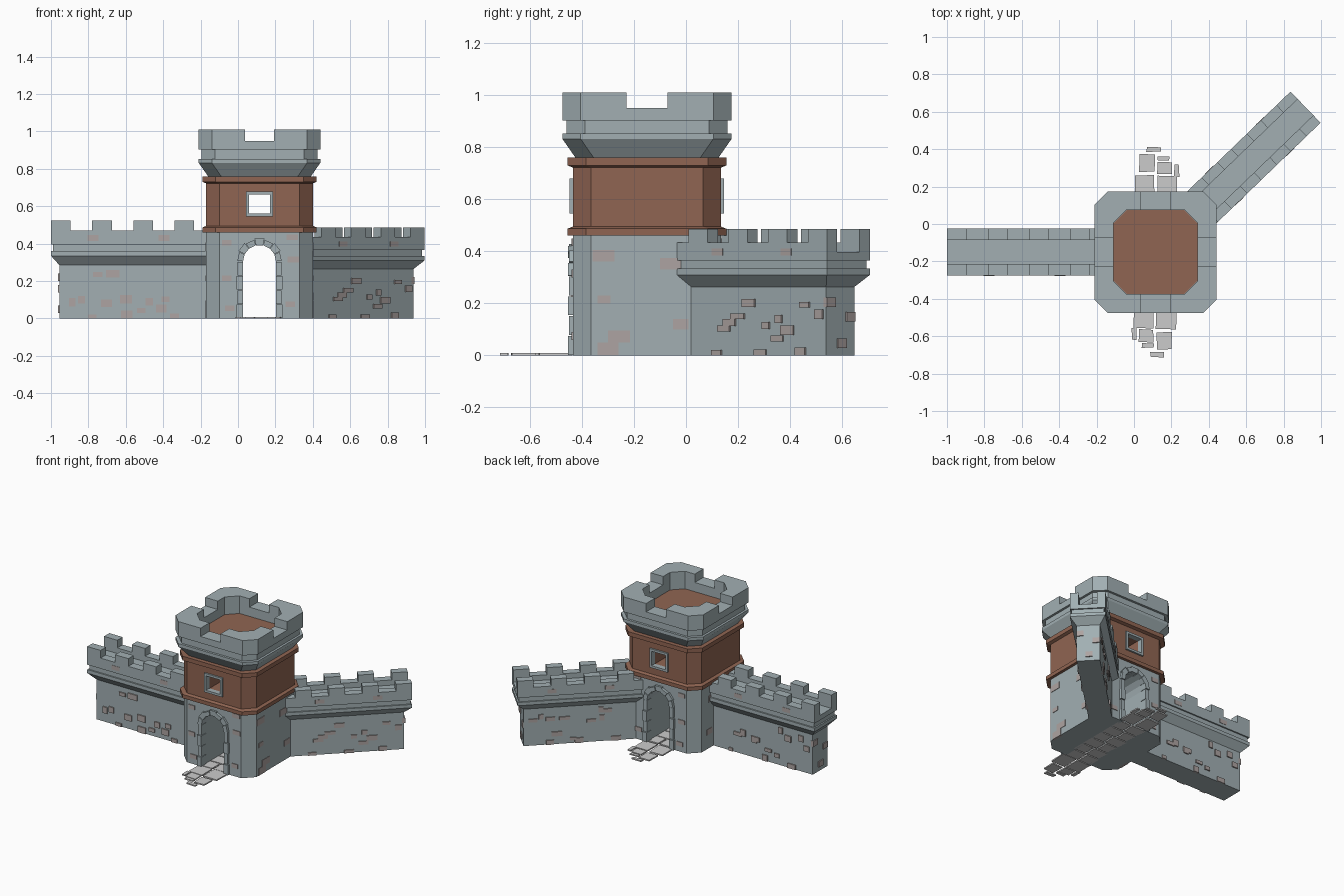
import bpy, math, random
from mathutils import Matrix, Vector

if "Cube" in bpy.data.objects:
    bpy.data.objects.remove(bpy.data.objects["Cube"])

random.seed(4)
CX, CY = 0.115, -0.15                      # tower centre
TOWER = Matrix.Translation((CX, CY, 0))


def mat(name, col):
    m = bpy.data.materials.new(name)
    m.diffuse_color = (*col, 1)
    m.use_nodes = True
    m.node_tree.nodes["Principled BSDF"].inputs["Base Color"].default_value = m.diffuse_color
    return m


STONE = mat("blue_grey_stone", (0.36, 0.43, 0.45))
BROWN = mat("brown_timber", (0.28, 0.13, 0.085))
PINK = mat("pinkish_stone", (0.42, 0.37, 0.36))


def mesh(name, verts, faces, m=None, mx=TOWER):
    me = bpy.data.meshes.new(name)
    me.from_pydata([mx @ Vector(v) for v in verts], [], faces)
    me.update()
    if m:
        me.materials.append(m)
    ob = bpy.data.objects.new(name, me)
    bpy.context.collection.objects.link(ob)
    bpy.context.view_layer.objects.active = ob
    ob.select_set(True)
    bpy.ops.object.mode_set(mode='EDIT')
    bpy.ops.mesh.select_all(action='SELECT')
    bpy.ops.mesh.normals_make_consistent(inside=False)
    bpy.ops.object.mode_set(mode='OBJECT')
    ob.select_set(False)
    return ob


def loft(parts, rings):
    """Add a capped stack of equal-length rings to (verts, faces)."""
    vs, fs = parts
    b, n = len(vs), len(rings[0])
    for r in rings:
        vs.extend(r)
    for k in range(len(rings) - 1):
        for i in range(n):
            j = (i + 1) % n
            fs.append((b + k*n + i, b + k*n + j, b + (k+1)*n + j, b + (k+1)*n + i))
    fs.append(tuple(range(b, b + n))[::-1])
    e = b + (len(rings) - 1) * n
    fs.append(tuple(range(e, e + n)))
    return parts


def box(parts, x0, x1, y0, y1, z0, z1):
    return loft(parts, [[(x0, y0, z), (x1, y0, z), (x1, y1, z), (x0, y1, z)] for z in (z0, z1)])


def octo(h, z, c=0.07):
    q = [(h, -h+c), (h, h-c), (h-c, h), (-h+c, h), (-h, h-c), (-h, -h+c), (-h+c, -h), (h-c, -h)]
    return [(x, y, z) for x, y in q]


def cut(ob, cutter):
    md = ob.modifiers.new("cut", 'BOOLEAN')
    md.operation, md.solver, md.object = 'DIFFERENCE', 'EXACT', cutter
    bpy.context.view_layer.objects.active = ob
    bpy.ops.object.modifier_apply(modifier="cut")
    bpy.data.objects.remove(cutter)


# tower base with arched passage
SPRING, RI, RO = 0.305, 0.092, 0.122
base = mesh("tower_base", *loft(([], []), [octo(.285, 0), octo(.285, .46)]), STONE)
arch = [(-RI, -.1), (RI, -.1)] + [(RI*math.cos(a*math.pi/7), SPRING + RI*math.sin(a*math.pi/7)) for a in range(8)]
cut(base, mesh("passage_cutter", *loft(([], []), [[(x, y, z) for x, z in arch] for y in (-.5, .5)])))

# brown storey with two bands and a window through it
storey = [(.305, .46), (.305, .487), (.285, .495), (.285, .722), (.305, .73), (.305, .76)]
room = mesh("brown_storey", *loft(([], []), [octo(h, z) for h, z in storey]), BROWN)
cut(room, mesh("window_cutter", *box(([], []), -.058, .058, -.5, .5, .557, .668)))

# flared crown with recessed roof
crown = [(.275, .76), (.325, .832), (.325, .853), (.309, .853), (.309, .903), (.325, .903),
         (.325, .95), (.225, .95), (.225, .88)]
mesh("tower_crown", *loft(([], []), [octo(h, z) for h, z in crown]), STONE)
mesh("tower_roof", *loft(([], []), [octo(.224, .87), octo(.224, .885)]), BROWN)

# corner battlements
H, I, G, C = .325, .225, .078, .07
corner = [(G, H), (H-C, H), (H, H-C), (H, G), (I, G), (I, I-C), (I-C, I), (G, I)]
p = ([], [])
for sx in (1, -1):
    for sy in (1, -1):
        loft(p, [[(x*sx, y*sy, z) for x, y in corner] for z in (.95, 1.01)])
mesh("tower_battlements", *p, STONE)

# arch stones and window frames, front and back
for side, s in (("front", -1), ("back", 1)):
    p = ([], [])
    for sx in (1, -1):
        for k in range(4):
            z0 = k * SPRING / 4
            o = RO - .005 * (k % 2)
            box(p, sx*(RI-.004), sx*o, s*.25, s*(.304 - .005*(k % 2)), z0 + .002, z0 + SPRING/4 - .002)
    for k in range(7):
        a, b = [(k + t) * math.pi / 7 for t in (.02, .98)]
        o = RO + (.004 if k % 2 else -.003)
        q = [(r*math.cos(t), SPRING + r*math.sin(t)) for r, t in ((RI-.004, a), (o, a), (o, b), (RI-.004, b))]
        loft(p, [[(x, y, z) for x, z in q] for y in (s*.25, s*(.304 - .005*(k % 2)))])
    mesh(side + "_arch_stones", *p, STONE)
    p = ([], [])
    for sx in (1, -1):
        box(p, sx*.055, sx*.072, s*.26, s*.297, .545, .68)
    for z in (.545, .664):
        box(p, -.056, .056, s*.26, s*.297, z, z + .016)
    mesh(side + "_window_frame", *p, STONE)

# paving outside both doors, and through the passage
SLABS = [(0, .105, -.555, -.44), (.12, .225, -.562, -.44), (-.013, .013, -.618, -.555), (.028, .105, -.63, -.566),
         (.12, .2, -.672, -.577), (.043, .105, -.662, -.64), (.086, .16, -.71, -.685)]
for side, s in (("front", 1), ("back", -1)):
    p = ([], [])
    for x0, x1, y0, y1 in SLABS:
        j = [random.uniform(-.005, .005) for _ in range(4)]
        q = [(x0+j[0], y0), (x1, y0+j[1]), (x1+j[2], y1), (x0, y1+j[3])]
        loft(p, [[(s*(x-CX), s*(y-CY), z) for x, y in q] for z in (0, .009)])
    mesh(side + "_paving", *p)
p = ([], [])
for k in range(6):
    y = -.285 + k * .095
    d = .02 * (k % 2) - .01
    box(p, -.11, d - .006, y, y + .087, 0, .009)
    box(p, d + .006, .11, y, y + .087, 0, .009)
mesh("passage_paving", *p)


# curtain walls, running outward along local x from the tower centre
def wall(name, angle, s, start):
    mx = TOWER @ Matrix.Rotation(math.radians(angle), 4, 'Z') @ Matrix.Diagonal((1, s, s, 1))
    L = 1.115
    prof = [(0, .082, L-.045), (.285, .082, L-.045), (.335, .125, L), (.36, .125, L),
            (.36, .115, L-.01), (.395, .115, L-.01), (.395, .125, L), (.43, .125, L)]
    mesh(name, *loft(([], []), [[(start, -h, z), (e, -h, z), (e, h, z), (start, h, z)] for z, h, e in prof]), STONE, mx)
    p = ([], [])
    for sy in (1, -1):
        box(p, start, L, sy*.065, sy*.125, .43, .47)
        for k in range(4):
            box(p, L - .22*k - .105, L - .22*k, sy*.065, sy*.125, .47, .525)
    mesh(name + "_battlements", *p, STONE, mx)
    # raised accent stones
    p = ([], [])
    for sy in (1, -1):
        for k in range(13):
            w, h = random.uniform(.03, .075), random.uniform(.022, .045)
            x = .40 + (k + random.random()) * .61 / 13
            z = 0 if k % 5 == 0 else random.uniform(.02, .23)
            box(p, x, x + w, sy*.07, sy*.09, z, z + h)
        for x in (.48, .86):
            box(p, x, x + .06, sy*.11, sy*.127, .415, .445)
    for y, z in ((-.083, .2), (-.02, .03), (.03, .14)):
        box(p, L-.06, L-.038, y, y + .05, z, z + .04)
    mesh(name + "_accent_stones", *p, PINK, mx)


wall("left_wall", 180, 1.0, .2)
wall("right_wall", 44, .925, .25)

# accent stones on the tower faces
p = ([], [])
for s in (1, -1):
    for y, z, w, h in ((-.19, 0, .08, .05), (-.21, .36, .085, .045), (-.15, .05, .085, .045),
                       (-.19, .2, .05, .03), (.05, .33, .09, .045), (.1, .1, .06, .04)):
        box(p, s*.27, s*.288, y, y + w, z, z + h)
    for x, z, w in ((-.2, .2, .05), (-.185, .04, .05), (.14, .06, .05), (.15, .3, .06), (.145, .42, .06), (-.2, .39, .05)):
        box(p, x, x + w, s*.27, s*.29, z, z + .03)
mesh("tower_accent_stones", *p, PINK)
